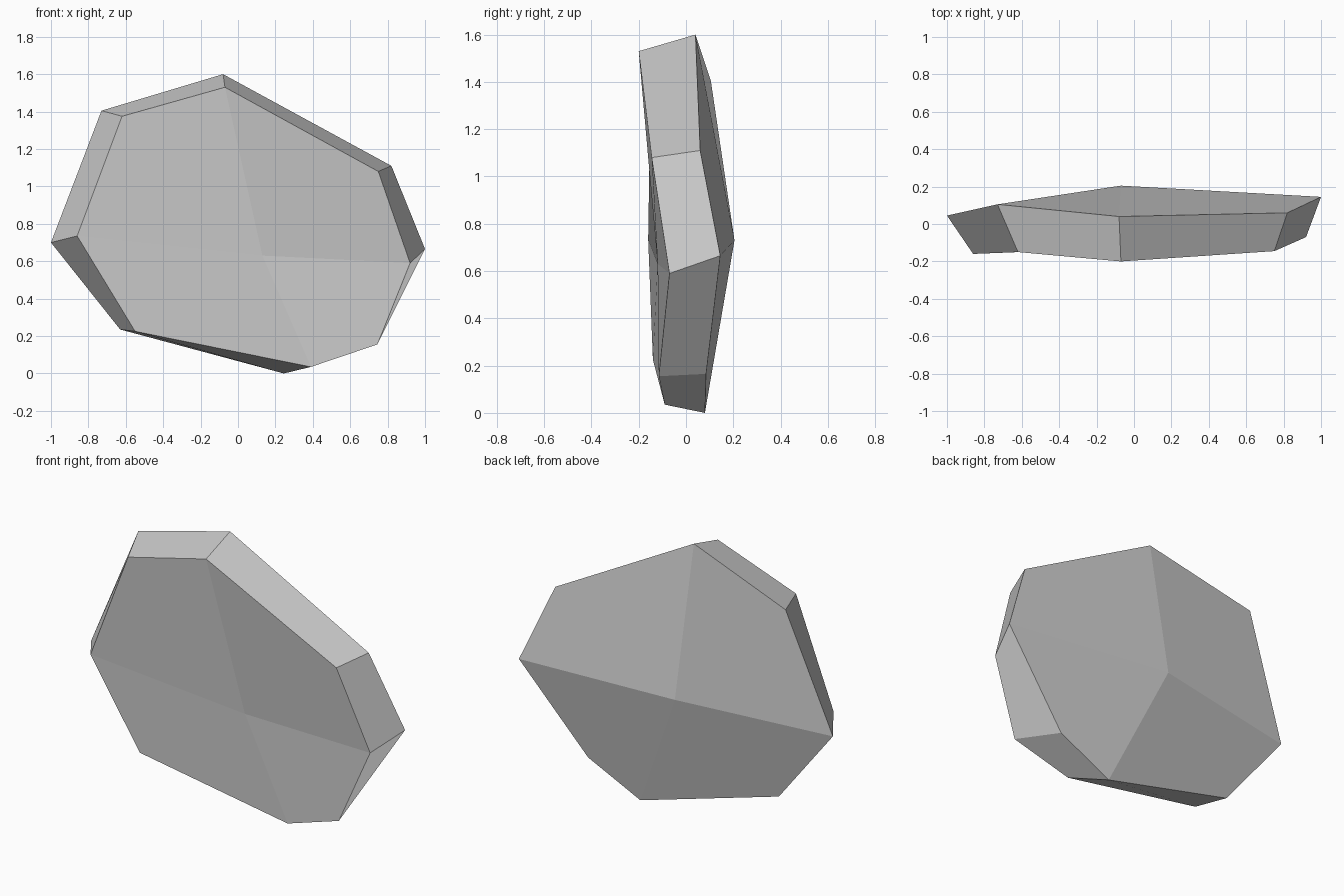
import bpy
import bmesh

cube = bpy.data.objects.get("Cube")
if cube:
    bpy.data.objects.remove(cube, do_unlink=True)

# One plain stone colour
stone = bpy.data.materials.new("stone grey")
stone.use_nodes = True
colour = (0.6, 0.6, 0.6, 1.0)
stone.diffuse_color = colour
stone.node_tree.nodes["Principled BSDF"].inputs["Base Color"].default_value = colour

# Eight-cornered outlines, starting at the peak and running past -x
front_outline = [(-0.07, -0.20, 1.53), (-0.62, -0.15, 1.375),
                 (-0.86, -0.16, 0.735), (-0.55, -0.14, 0.225),
                 (0.39, -0.09, 0.035), (0.745, -0.115, 0.155),
                 (0.92, -0.07, 0.59), (0.75, -0.145, 1.08)]
back_outline = [(-0.08, 0.04, 1.60), (-0.73, 0.105, 1.405),
                (-1.0, 0.045, 0.70), (-0.63, 0.025, 0.235),
                (0.245, 0.08, 0.0), (0.585, 0.085, 0.165),
                (1.0, 0.145, 0.665), (0.82, 0.06, 1.11)]
front_centre = (0.13, -0.12, 0.63)
back_centre = (-0.07, 0.205, 0.73)


def add_facets(bm, ring, centre):
    """Close an outline with four facets meeting at a centre point."""
    middle = bm.verts.new(centre)
    count = len(ring)
    for i in range(0, count, 2):
        bm.faces.new((middle, ring[i], ring[i + 1], ring[(i + 2) % count]))


bm = bmesh.new()
front = [bm.verts.new(p) for p in front_outline]
back = [bm.verts.new(p) for p in back_outline]

# Broad front and back
add_facets(bm, front, front_centre)
add_facets(bm, back, back_centre)

# Chipped rim
for i in range(len(front)):
    j = (i + 1) % len(front)
    bm.faces.new((front[i], front[j], back[j], back[i]))

bmesh.ops.recalc_face_normals(bm, faces=bm.faces[:])
mesh = bpy.data.meshes.new("stone_slab")
bm.to_mesh(mesh)
bm.free()
mesh.materials.append(stone)
slab = bpy.data.objects.new("stone_slab", mesh)
bpy.context.collection.objects.link(slab)
